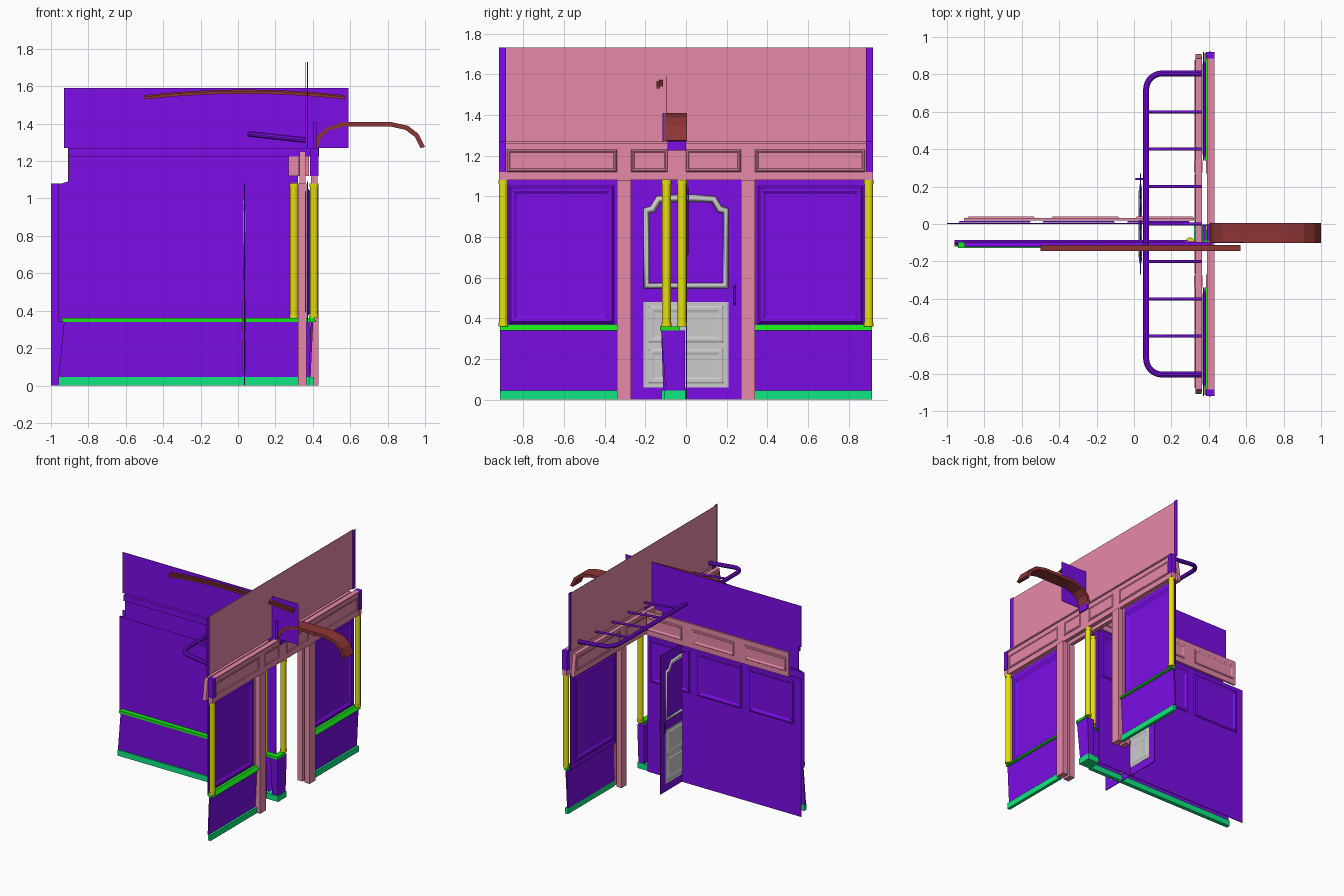
import bpy, bmesh, math

if "Cube" in bpy.data.objects:
    bpy.data.objects.remove(bpy.data.objects["Cube"])

def material(name, rgb):
    m = bpy.data.materials.new(name)
    m.diffuse_color = (*rgb, 1)
    m.use_nodes = True
    m.node_tree.nodes["Principled BSDF"].inputs["Base Color"].default_value = m.diffuse_color
    return m

PURPLE = material("wall_purple", (0.20, 0.004, 0.80))
PINK = material("trim_pink", (0.80, 0.25, 0.39))
YELLOW = material("column_yellow", (0.80, 0.76, 0.005))
GREEN = material("sill_green", (0.01, 0.80, 0.01))
TEAL = material("skirting_green", (0.005, 0.80, 0.22))
BROWN = material("arm_brown", (0.27, 0.035, 0.035))

def finish(name, bm, mat):
    me = bpy.data.meshes.new(name)
    bm.to_mesh(me)
    bm.free()
    ob = bpy.data.objects.new(name, me)
    bpy.context.collection.objects.link(ob)
    if mat:
        me.materials.append(mat)
    return ob

def box(name, x, y, z, mat, top_x=None, top_y=None):
    """Box from ranges; top_x / top_y give a tapered top."""
    tx, ty = top_x or x, top_y or y
    bm = bmesh.new()
    rings = []
    for (a, b), (c, d), h in ((x, y, z[0]), (tx, ty, z[1])):
        rings.append([bm.verts.new(p) for p in ((a, c, h), (b, c, h), (b, d, h), (a, d, h))])
    lo, hi = rings
    bm.faces.new(lo[::-1])
    bm.faces.new(hi)
    for i in range(4):
        j = (i + 1) % 4
        bm.faces.new((lo[i], lo[j], hi[j], hi[i]))
    return finish(name, bm, mat)

def panel(name, axis, side, at, span, z, mat, w=0.012, h=0.008):
    """Raised moulding with a sunk field, facing +/- x or y."""
    bm = bmesh.new()
    def pt(s, zz):
        return (at, s, zz) if axis == "x" else (s, at, zz)
    f = bm.faces.new([bm.verts.new(pt(s, zz)) for s, zz in
                      ((span[0], z[0]), (span[1], z[0]), (span[1], z[1]), (span[0], z[1]))])
    f.normal_update()
    if f.normal["xy".index(axis)] * side < 0:
        f.normal_flip()
    for t, d in ((w * 0.6, h), (w, 0), (w, -h * 0.9)):
        bmesh.ops.inset_region(bm, faces=[f], thickness=t, depth=d,
                               use_boundary=True, use_even_offset=True)
        f.normal_update()
    return finish(name, bm, mat)

def column(name, x, y):
    bm = bmesh.new()
    for r, z0, z1 in ((0.024, 0.36, 0.38), (0.0215, 0.38, 1.06), (0.024, 1.06, 1.08)):
        g = bmesh.ops.create_cone(bm, cap_ends=True, segments=16, radius1=r, radius2=r, depth=z1 - z0)
        bmesh.ops.translate(bm, verts=g["verts"], vec=(x, y, (z0 + z1) / 2))
    return finish(name, bm, YELLOW)

def tube(name, pts, r, mat, cyclic=False, res=3):
    cu = bpy.data.curves.new(name, "CURVE")
    cu.dimensions = "3D"
    cu.bevel_depth, cu.bevel_resolution, cu.use_fill_caps = r, res, True
    sp = cu.splines.new("POLY")
    sp.points.add(len(pts) - 1)
    for p, q in zip(sp.points, pts):
        p.co = (*q, 1)
    sp.use_cyclic_u = cyclic
    ob = bpy.data.objects.new(name, cu)
    bpy.context.collection.objects.link(ob)
    if mat:
        cu.materials.append(mat)
    bpy.ops.object.select_all(action="DESELECT")
    ob.select_set(True)
    bpy.context.view_layer.objects.active = ob
    bpy.ops.object.convert(target="MESH")
    if res > 1:
        bpy.ops.object.shade_smooth_by_angle()
    return bpy.context.view_layer.objects.active

def strip(name, top, bottom, y, mat):
    """Solid bar between two x-z lines, extruded over a y range."""
    bm = bmesh.new()
    prof = list(top) + list(reversed(bottom))
    f = bm.faces.new([bm.verts.new((x, y[0], z)) for x, z in prof])
    g = bmesh.ops.extrude_face_region(bm, geom=[f])
    bmesh.ops.translate(bm, vec=(0, y[1] - y[0], 0),
                        verts=[v for v in g["geom"] if isinstance(v, bmesh.types.BMVert)])
    bmesh.ops.recalc_face_normals(bm, faces=bm.faces)
    return finish(name, bm, mat)

# Long side wall: outer face, riser, skirting, sill, stepped frieze, sign board
box("side_wall_outer", (-0.96, 0.29), (-0.09, -0.085), (0.34, 1.08), PURPLE)
box("side_riser", (-0.96, 0.32), (-0.112, -0.10), (0.045, 0.34), PURPLE, (-0.93, 0.32), (-0.122, -0.11))
box("side_skirting", (-0.96, 0.32), (-0.12, -0.09), (0, 0.045), TEAL)
box("side_sill", (-0.94, 0.32), (-0.128, -0.09), (0.34, 0.36), GREEN)
box("side_frieze_low", (-0.96, 0.28), (-0.098, -0.09), (1.075, 1.09), PURPLE, (-0.91, 0.28))
box("side_frieze", (-0.905, 0.32), (-0.105, -0.095), (1.085, 1.23), PURPLE)
box("side_cornice", (-0.905, 0.40), (-0.122, -0.095), (1.225, 1.27), PURPLE)
box("side_sign_board", (-0.93, 0.59), (-0.098, -0.095), (1.27, 1.59), PURPLE)

# Inner face of the long wall with panels and the inner frieze
box("side_wall_inner", (-1, 0.33), (0.0, 0.006), (0, 1.08), PURPLE)
box("side_inner_frieze", (-0.91, 0.32), (0.018, 0.032), (1.08, 1.27), PINK)
for i, (a, b) in enumerate(((-0.94, -0.55), (-0.49, -0.10), (-0.04, 0.30))):
    panel(f"side_inner_panel_{i}", "y", 1, 0.007, (a, b), (0.71, 1.05), PURPLE)
    panel(f"side_frieze_panel_{i}", "y", 1, 0.033, (a + 0.05, b + 0.02), (1.12, 1.23), PINK, 0.008, 0.006)

# Front wall halves, mirrored about the doorway
for tag, s in (("left", -1), ("right", 1)):
    def yr(a, b):
        return tuple(sorted((s * a, s * b)))
    box(f"front_wall_{tag}", (0.368, 0.374), yr(0.34, 0.90), (0.34, 1.09), PURPLE)
    panel(f"front_window_out_{tag}", "x", 1, 0.375, yr(0.355, 0.87), (0.375, 1.05), PURPLE, 0.015, 0.01)
    panel(f"front_window_in_{tag}", "x", -1, 0.367, yr(0.37, 0.86), (0.385, 1.045), PURPLE, 0.015, 0.008)
    box(f"front_riser_{tag}", (0.378, 0.388), yr(0.34, 0.915), (0.045, 0.34), PURPLE, (0.39, 0.402))
    box(f"front_skirting_{tag}", (0.38, 0.404), yr(0.34, 0.915), (0, 0.045), TEAL)
    box(f"front_sill_{tag}", (0.385, 0.42), yr(0.34, 0.915), (0.34, 0.37), GREEN, (0.38, 0.40))
    column(f"front_end_column_{tag}", 0.407, s * 0.898)
    box(f"door_post_inner_{tag}", (0.32, 0.365), yr(0.275, 0.34), (0, 1.08), PINK)
    box(f"door_post_outer_{tag}", (0.385, 0.43), yr(0.27, 0.34), (0, 1.08), PINK)
    box(f"frieze_end_{tag}", (0.385, 0.43), yr(0.885, 0.92), (1.12, 1.27), PURPLE)
    box(f"sign_end_{tag}", (0.37, 0.373), yr(0.885, 0.92), (1.27, 1.73), PURPLE)
    spans = [yr(0.34, 0.88), yr(0.0, 0.27) if s > 0 else yr(0.09, 0.27)]
    for i, sp in enumerate(spans):
        panel(f"front_frieze_panel_{tag}_{i}", "x", 1, 0.421, sp, (1.12, 1.23), PINK, 0.006, 0.005)
        panel(f"inner_frieze_panel_{tag}_{i}", "x", -1, 0.329, sp, (1.12, 1.23), PINK, 0.006, 0.005)

# Front friezes and sign board
box("front_frieze", (0.39, 0.421), (-0.885, 0.885), (1.08, 1.27), PINK)
box("front_inner_frieze", (0.33, 0.36), (-0.91, 0.91), (1.08, 1.25), PINK, None, (-0.885, 0.885))
box("front_cornice", (0.40, 0.43), (-0.885, 0.885), (1.26, 1.27), PINK)
box("front_sign_board", (0.361, 0.364), (-0.90, 0.90), (1.27, 1.73), PINK)
for tag, s in (("left", -1), ("right", 1)):
    box(f"frieze_foot_{tag}", (0.39, 0.425), tuple(sorted((s * 0.885, s * 0.92))), (1.08, 1.12), PINK)

# Corner pillar between the two walls
box("corner_base", (0.365, 0.415), (-0.10, -0.005), (0.045, 0.34), PURPLE, (0.365, 0.425), (-0.122, -0.005))
box("corner_skirting", (0.32, 0.42), (-0.105, -0.003), (0, 0.045), TEAL)
box("corner_sill", (0.385, 0.43), (-0.128, -0.03), (0.34, 0.36), GREEN)
box("corner_ledge", (0.28, 0.39), (-0.128, -0.085), (0.34, 0.36), GREEN)
column("corner_column_side", 0.30, -0.096)
column("corner_column_front", 0.407, -0.02)
box("corner_frieze_block", (0.27, 0.38), (-0.115, -0.09), (1.12, 1.23), PINK)
box("corner_cap", (0.39, 0.432), (-0.09, 0.0), (1.225, 1.272), PURPLE)
box("arm_back_plate", (0.40, 0.42), (-0.115, -0.105), (1.27, 1.41), PURPLE)

# Door leaf with panels, arched window frame and handle
box("door_leaf", (0.031, 0.037), (-0.27, 0.27), (0, 1.08), PURPLE)
arch = [(0.195, 0.56), (0.195, 0.93), (0.165, 0.935), (0.135, 0.985), (0.04, 0.99)]
arch += [(-y, z) for y, z in reversed(arch)]
for tag, s, x in (("front", 1, 0.037), ("back", -1, 0.031)):
    frame = tube(f"door_window_frame_{tag}", [(x, y, z) for y, z in arch], 0.018, None, True, 0)
    for v in frame.data.vertices:
        v.co.x = x + (v.co.x - x) * 0.3
    xs = tuple(sorted((x, x + s * 0.002)))
    box(f"door_lower_board_{tag}", xs, (-0.21, 0.21), (0.06, 0.48), None)
    for i, z in enumerate(((0.08, 0.25), (0.28, 0.46))):
        panel(f"door_panel_{tag}_{i}", "x", s, x + s * 0.0025, (-0.185, 0.185), z, None, 0.012, 0.004)
    hx = x + s * 0.02
    tube(f"door_handle_{tag}", [(x, 0.24, 0.47), (hx, 0.24, 0.48), (hx, 0.24, 0.55), (x, 0.24, 0.56)], 0.006, PURPLE)

# Luggage rail with rungs on the inner side
def rail_z(x):
    return 1.345 - (x - 0.06) * 0.11
half = [(0.36, 0.805)] + [(0.15 - 0.085 * math.sin(a), 0.72 + 0.085 * math.cos(a))
                          for a in (i * math.pi / 12 for i in range(7))]
rail = half + [(x, -y) for x, y in reversed(half)]
tube("rail", [(x, y, rail_z(x)) for x, y in rail], 0.016, PURPLE)
for i in range(7):
    y = -0.6 + 0.2 * i
    tube(f"rail_rung_{i}", [(0.065, y, rail_z(0.065)), (0.36, y, rail_z(0.36))], 0.008, PURPLE, False, 1)

# Curved sign arm over the corner
arm = [(0.405, 1.27), (0.425, 1.335), (0.475, 1.38), (0.56, 1.408), (0.82, 1.408),
       (0.91, 1.388), (0.965, 1.345), (1.0, 1.275)]
arm_in = [(0.425, 1.27), (0.445, 1.325), (0.485, 1.362), (0.565, 1.385), (0.815, 1.385),
          (0.895, 1.367), (0.945, 1.33), (0.975, 1.27)]
strip("sign_arm", arm, arm_in, (-0.101, 0.005), BROWN)

# Shallow arched lamp bar on the side sign board
xs = [-0.5 + 1.07 * i / 10 for i in range(11)]
def bow(x):
    return 0.03 * (1 - ((x - 0.035) / 0.535) ** 2)
strip("lamp_bar_top", [(x, 1.552 + bow(x)) for x in xs], [(x, 1.54 + bow(x)) for x in xs], (-0.132, -0.112), BROWN)
strip("lamp_bar_low", [(x, 1.545 + bow(x)) for x in xs], [(x, 1.53 + bow(x)) for x in xs], (-0.145, -0.128), BROWN)
